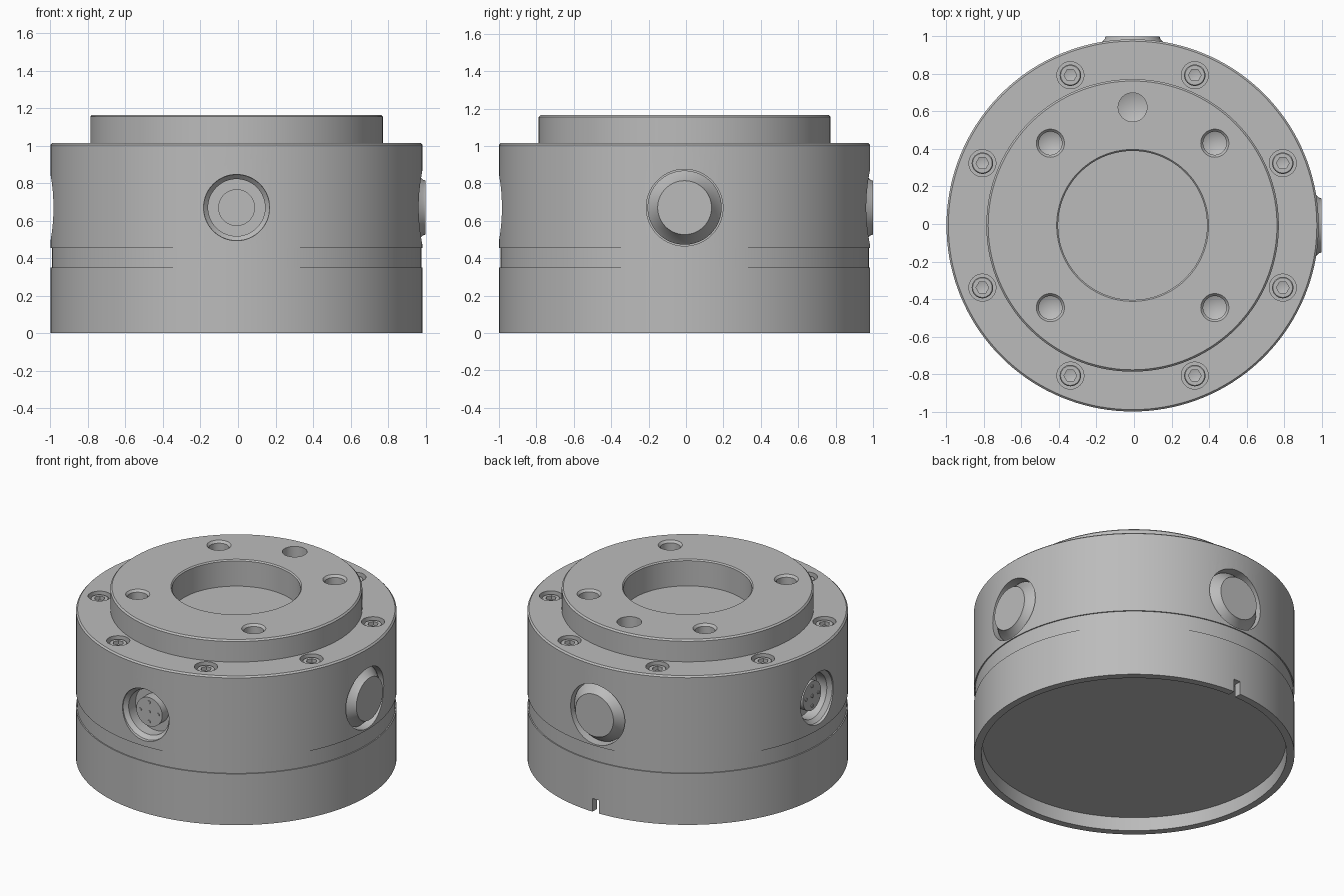
import bpy, bmesh, math
from mathutils import Matrix, Vector

if "Cube" in bpy.data.objects:
    bpy.data.objects.remove(bpy.data.objects["Cube"], do_unlink=True)

# One grey metal
metal = bpy.data.materials.new("grey_metal")
metal.use_nodes = True
grey = (0.5, 0.5, 0.5, 1)
metal.diffuse_color = grey
metal.node_tree.nodes["Principled BSDF"].inputs["Base Color"].default_value = grey

CENTRE = Matrix.Translation((-0.0075, -0.0075, 0))
R = 0.9925          # housing radius
TOP, DECK = 1.165, 1.015
PORT_Z = 0.67


def lathe(bm, profile, matrix, sides=48):
    """Revolve (radius, height) points, from axis to axis, into a solid."""
    rings = []
    for r, z in profile:
        n = 1 if r == 0 else sides
        rings.append([bm.verts.new(matrix @ Vector((r * math.cos(math.tau * i / sides),
                                                    r * math.sin(math.tau * i / sides), z)))
                      for i in range(n)])
    for a, b in zip(rings, rings[1:]):
        for i in range(sides):
            j = (i + 1) % sides
            if len(a) == 1:
                bm.faces.new((a[0], b[i], b[j]))
            elif len(b) == 1:
                bm.faces.new((a[i], a[j], b[0]))
            else:
                bm.faces.new((a[i], a[j], b[j], b[i]))


def finish(name, bm):
    bmesh.ops.recalc_face_normals(bm, faces=bm.faces)
    mesh = bpy.data.meshes.new(name)
    bm.to_mesh(mesh)
    bm.free()
    mesh.materials.append(metal)
    ob = bpy.data.objects.new(name, mesh)
    bpy.context.collection.objects.link(ob)
    return ob


def activate(ob):
    bpy.ops.object.select_all(action='DESELECT')
    ob.select_set(True)
    bpy.context.view_layer.objects.active = ob


def smooth(ob):
    activate(ob)
    bpy.ops.object.shade_smooth_by_angle(angle=math.radians(30))


def cut(ob, bm):
    """Subtract the solids in bm from ob."""
    cutter = finish("cutter", bm)
    cutter.hide_render = True
    mod = ob.modifiers.new("cut", 'BOOLEAN')
    mod.operation = 'DIFFERENCE'
    mod.solver = 'EXACT'
    mod.object = cutter
    activate(ob)
    bpy.ops.object.modifier_apply(modifier=mod.name)
    bpy.data.objects.remove(cutter, do_unlink=True)


def side(degrees):
    """Frame whose z axis points outward through the side wall."""
    return (CENTRE @ Matrix.Translation((0, 0, PORT_Z))
            @ Matrix.Rotation(math.radians(degrees), 4, 'Z')
            @ Matrix.Rotation(math.pi / 2, 4, 'Y'))


def polar(radius, degrees, z):
    a = math.radians(degrees)
    return CENTRE @ Matrix.Translation((radius * math.cos(a), radius * math.sin(a), z))


BUTTONS = {"right": 0, "back": 90}
SOCKETS = {"left": 180, "front": 270}
BOLTS = [22.5 + 45 * i for i in range(8)]

# Housing: skirt, groove, drum, raised flange and central bore
bm = bmesh.new()
lathe(bm, [(0, 0.09), (0.94, 0.09), (0.945, 0), (R, 0), (R, 0.35), (0.985, 0.35),
           (0.985, 0.455), (R, 0.455), (R, DECK - 0.01), (R - 0.01, DECK),
           (0.78, DECK), (0.78, TOP - 0.01), (0.77, TOP), (0.405, TOP),
           (0.397, TOP - 0.008), (0.397, 0.985), (0, 0.985)], CENTRE, 144)
housing = finish("housing", bm)

# Holes in the flange, bolt counterbores, side pockets and locating notch
bm = bmesh.new()
for angle in (45, 135, 225, 315):
    lathe(bm, [(0, -0.14), (0.062, -0.11), (0.062, -0.015), (0.075, 0), (0.075, 0.05), (0, 0.05)],
          polar(0.62, angle, TOP))
lathe(bm, [(0, -0.14), (0.077, -0.11), (0.077, 0.05), (0, 0.05)], polar(0.63, 90, TOP))
for angle in BOLTS:
    lathe(bm, [(0, -0.06), (0.072, -0.06), (0.072, 0.05), (0, 0.05)], polar(0.867, angle, DECK))
for angle in BUTTONS.values():
    lathe(bm, [(0, 0.86), (0.205, 0.86), (0.205, 1.1), (0, 1.1)], side(angle), 64)
for angle in SOCKETS.values():
    lathe(bm, [(0, 0.87), (0.152, 0.87), (0.152, 0.945), (0.176, 0.97), (0.18, 1.1), (0, 1.1)],
          side(angle), 64)
notch = polar(0.97, 90, 0.02) @ Matrix.Diagonal((0.05, 0.12, 0.14, 1))
bmesh.ops.create_cube(bm, size=1, matrix=notch)
cut(housing, bm)
smooth(housing)

# Hex socket bolts, sharing one mesh
bm = bmesh.new()
lathe(bm, [(0, -0.062), (0.057, -0.062), (0.057, -0.02), (0.052, -0.015), (0, -0.015)],
      Matrix.Identity(4))
bolt = finish("bolt", bm)
bm = bmesh.new()
lathe(bm, [(0, -0.05), (0.034, -0.04), (0.034, 0.02), (0, 0.02)], Matrix.Identity(4), 6)
cut(bolt, bm)
smooth(bolt)
for i, angle in enumerate(BOLTS):
    ob = bolt
    if i:
        ob = bolt.copy()
        bpy.context.collection.objects.link(ob)
    ob.matrix_world = polar(0.867, angle, DECK)

# Plugs with a conical edge and a flat face
for name, angle in BUTTONS.items():
    bm = bmesh.new()
    lathe(bm, [(0, 0.855), (0.198, 0.855), (0.198, 0.94), (0.148, 0.995),
               (0.144, 1.0075), (0, 1.0075)], side(angle), 64)
    smooth(finish(name + "_plug", bm))

# Connector inserts with five pins
for name, angle in SOCKETS.items():
    bm = bmesh.new()
    lathe(bm, [(0, 0.865), (0.098, 0.865), (0.098, 0.94), (0, 0.94)], side(angle))
    smooth(finish(name + "_connector_insert", bm))
    bm = bmesh.new()
    for x, y in ((0, 0), (1, 0), (-1, 0), (0, 1), (0, -1)):
        lathe(bm, [(0, 0.935), (0.011, 0.935), (0.011, 0.946), (0, 0.946)],
              side(angle) @ Matrix.Translation((0.067 * x, 0.067 * y, 0)), 12)
    smooth(finish(name + "_connector_pins", bm))
